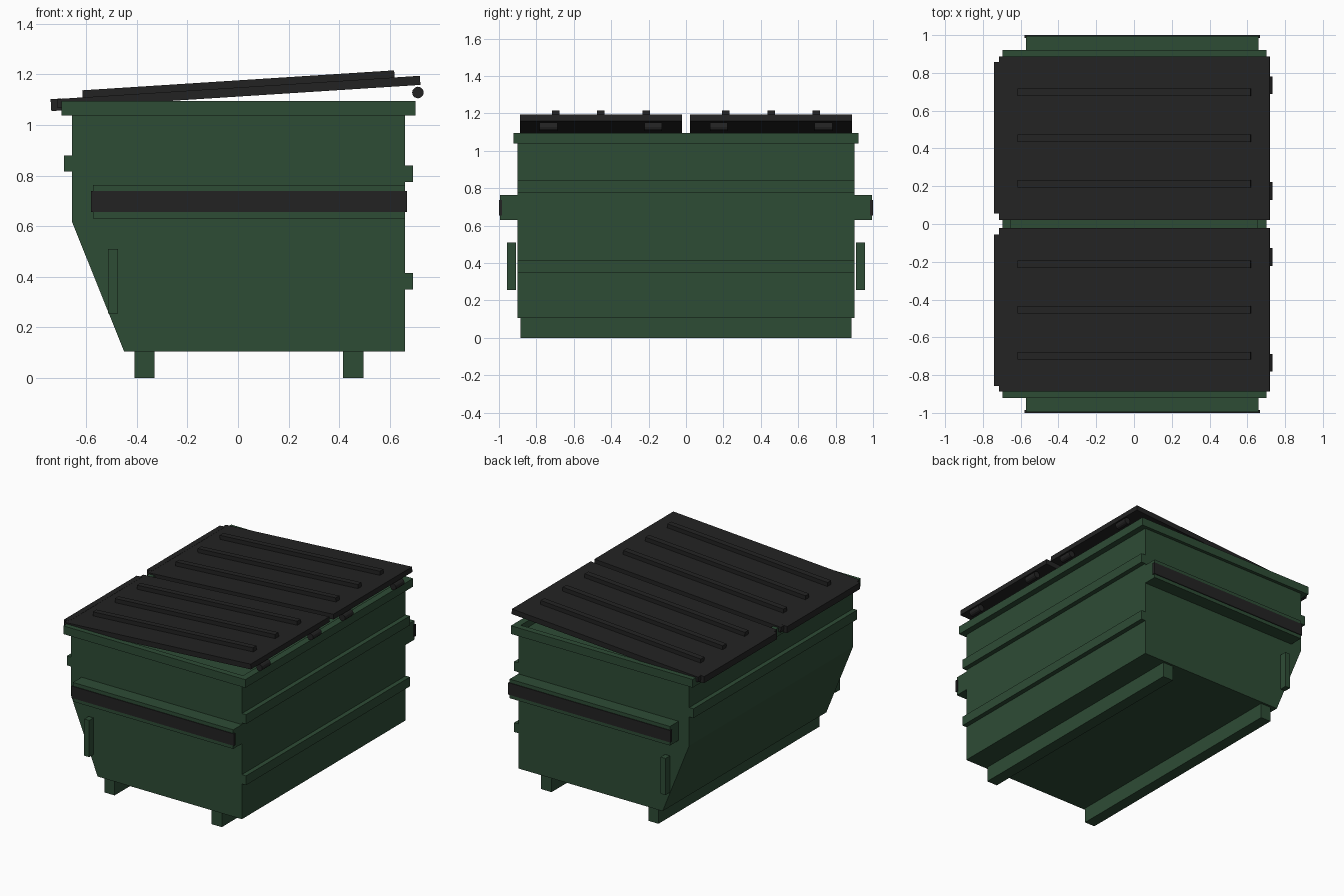
import bpy, bmesh, math
from mathutils import Matrix

if "Cube" in bpy.data.objects:
    bpy.data.objects.remove(bpy.data.objects["Cube"])


def material(name, rgb):
    m = bpy.data.materials.new(name)
    m.diffuse_color = (*rgb, 1)
    m.use_nodes = True
    m.node_tree.nodes["Principled BSDF"].inputs["Base Color"].default_value = m.diffuse_color
    return m


GREEN = material("dark green paint", (0.027, 0.072, 0.036))
BLACK = material("black plastic", (0.0165, 0.0165, 0.0165))


def finish(name, bm, mat, matrix=None):
    if matrix is not None:
        bm.transform(matrix)
    bmesh.ops.recalc_face_normals(bm, faces=bm.faces)
    me = bpy.data.meshes.new(name)
    bm.to_mesh(me)
    bm.free()
    me.materials.append(mat)
    ob = bpy.data.objects.new(name, me)
    bpy.context.collection.objects.link(ob)
    return ob


def box(name, x, y, z, mat, matrix=None):
    """Box from (min, max) ranges on each axis."""
    bm = bmesh.new()
    bmesh.ops.create_cube(bm, size=1)
    for v in bm.verts:
        v.co = [r[0] if c < 0 else r[1] for c, r in zip(v.co, (x, y, z))]
    return finish(name, bm, mat, matrix)


def span(s, a, b):
    return tuple(sorted((s * a, s * b)))


# Body: side profile extruded across the width
bm = bmesh.new()
profile = [(-0.655, 1.05), (-0.655, 0.615), (-0.45, 0.105), (0.66, 0.105), (0.66, 1.05)]
face = bm.faces.new([bm.verts.new((x, -0.9, z)) for x, z in profile])
ext = bmesh.ops.extrude_face_region(bm, geom=[face])
bmesh.ops.translate(bm, vec=(0, 1.8, 0),
                    verts=[g for g in ext["geom"] if isinstance(g, bmesh.types.BMVert)])
finish("body", bm, GREEN)

# Raised rim around the opening
box("rim_front_edge", (-0.697, -0.655), (-0.922, 0.922), (1.038, 1.095), GREEN)
box("rim_hinge_edge", (0.655, 0.702), (-0.922, 0.922), (1.038, 1.095), GREEN)

# Stiffening bands and floor skids
box("loading_band", (-0.687, -0.65), (-0.9, 0.9), (0.815, 0.88), GREEN)
box("upper_band", (0.65, 0.692), (-0.9, 0.9), (0.775, 0.84), GREEN)
box("lower_band", (0.65, 0.692), (-0.9, 0.9), (0.35, 0.415), GREEN)
box("skid_left", (-0.408, -0.33), (-0.885, 0.885), (0, 0.11), GREEN)
box("skid_right", (0.415, 0.495), (-0.885, 0.885), (0, 0.11), GREEN)

# Lid frame: tilted up toward the hinge side
tilt = Matrix.Translation((0, 0, 1.148)) @ Matrix.Rotation(-math.atan(0.064), 4, 'Y')

for s, side in ((-1, "near"), (1, "far")):
    box(f"rim_{side}", (-0.655, 0.655), span(s, 0.88, 0.922), (1.038, 1.095), GREEN)

    # Fork pocket with black wear plate, and vertical grab bar
    box(f"fork_pocket_{side}", (-0.573, 0.66), span(s, 0.89, 0.995), (0.63, 0.763), GREEN)
    box(f"wear_plate_{side}", (-0.58, 0.668), span(s, 0.984, 1.0), (0.655, 0.738), BLACK)
    box(f"grab_bar_{side}", (-0.513, -0.475), span(s, 0.909, 0.957), (0.255, 0.51), GREEN)

    # Lid slab, front lip and ribs
    box(f"lid_{side}", (-0.717, 0.72), span(s, 0.021, 0.887), (-0.036, 0), BLACK, tilt)
    box(f"lid_lip_{side}", (-0.742, -0.70), span(s, 0.055, 0.857), (-0.046, 0.001), BLACK, tilt)
    for i, y in enumerate((0.212, 0.455, 0.697)):
        box(f"lid_rib_{side}_{i}", (-0.615, 0.62), span(s, y - 0.02, y + 0.02),
            (-0.01, 0.028), BLACK, tilt)

    # Hinge barrels
    for i, y in enumerate((0.175, 0.735)):
        bm = bmesh.new()
        bmesh.ops.create_cone(bm, cap_ends=True, segments=12, radius1=0.023,
                              radius2=0.023, depth=0.094)
        finish(f"hinge_{side}_{i}", bm, BLACK,
               Matrix.Translation((0.711, s * y, 1.128)) @ Matrix.Rotation(math.pi / 2, 4, 'X'))
